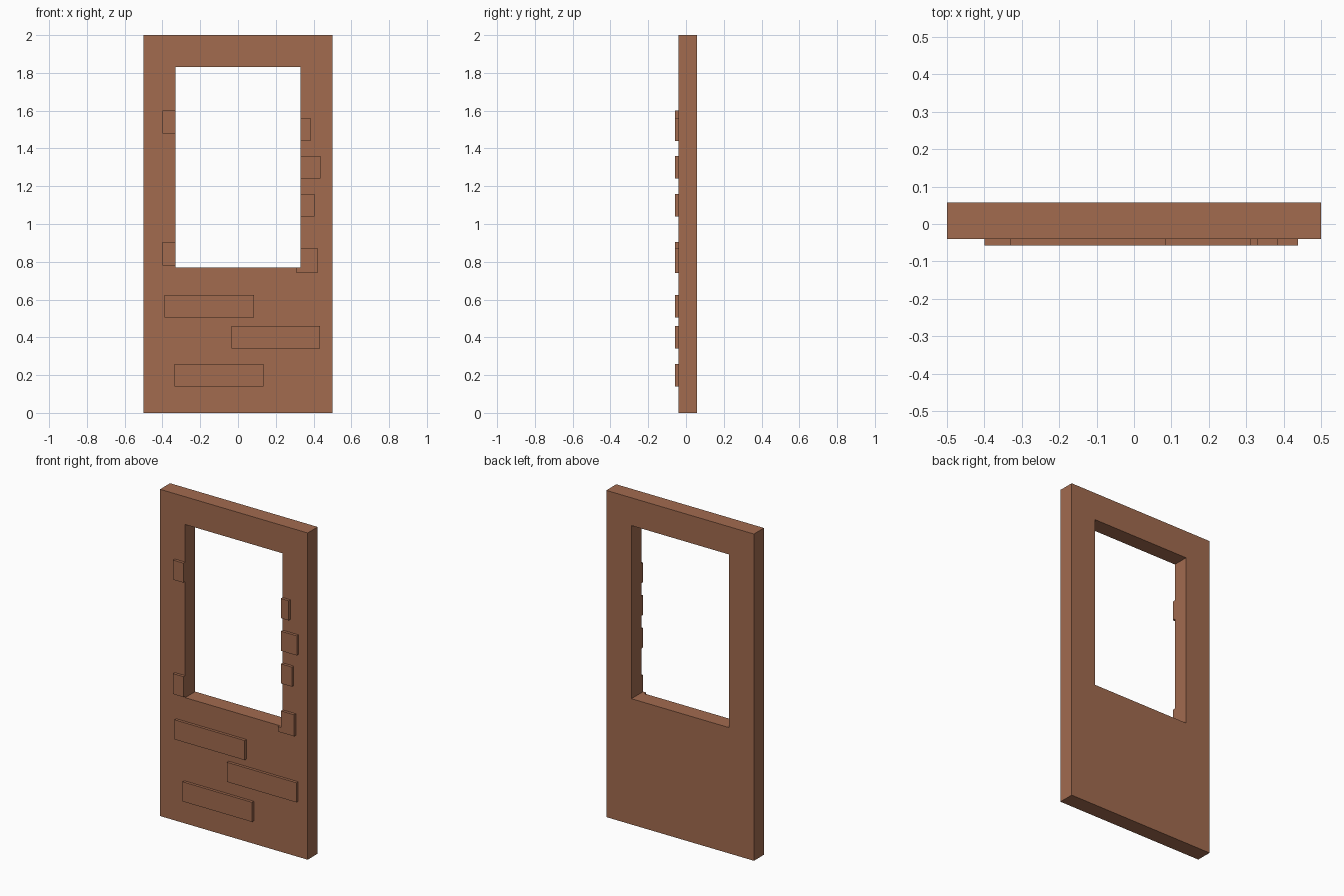
import bpy, bmesh

if "Cube" in bpy.data.objects:
    bpy.data.objects.remove(bpy.data.objects["Cube"])

Y_STONE, Y_FRONT, Y_BACK = -0.057, -0.04, 0.057

clay = bpy.data.materials.new("clay_brown")
clay.diffuse_color = (0.36, 0.147, 0.078, 1)
clay.use_nodes = True
clay.node_tree.nodes["Principled BSDF"].inputs["Base Color"].default_value = clay.diffuse_color


def extrude_panels(name, panels, y0, y1):
    """Extrude front-view polygons (x, z) from y0 back to y1 as one closed object."""
    bm = bmesh.new()
    for pts in panels:
        bm.faces.new([bm.verts.new((x, y0, z)) for x, z in pts])
    bmesh.ops.remove_doubles(bm, verts=bm.verts, dist=1e-5)
    ext = bmesh.ops.extrude_face_region(bm, geom=bm.faces[:], use_keep_orig=True)
    for v in ext["geom"]:
        if isinstance(v, bmesh.types.BMVert):
            v.co.y = y1
    bmesh.ops.recalc_face_normals(bm, faces=bm.faces)
    mesh = bpy.data.meshes.new(name)
    bm.to_mesh(mesh)
    bm.free()
    mesh.materials.append(clay)
    ob = bpy.data.objects.new(name, mesh)
    bpy.context.collection.objects.link(ob)
    return ob


def rect(x0, x1, z0, z1):
    return [(x0, z0), (x1, z0), (x1, z1), (x0, z1)]


# Wall with a window opening: mitred border panels around the hole
outer = rect(-0.5, 0.5, 0, 2)
inner = rect(-0.33, 0.33, 0.77, 1.83)
border = [[outer[i], outer[(i + 1) % 4], inner[(i + 1) % 4], inner[i]] for i in range(4)]
extrude_panels("wall", border, Y_FRONT, Y_BACK)

# Raised bricks, cut off flush with the window opening
bricks = [
    (-0.40, -0.33, 1.48, 1.60), (-0.40, -0.33, 0.78, 0.905),
    (0.33, 0.383, 1.44, 1.56), (0.33, 0.438, 1.24, 1.36), (0.33, 0.405, 1.04, 1.16),
    (-0.39, 0.085, 0.505, 0.625), (-0.035, 0.435, 0.34, 0.46), (-0.335, 0.135, 0.14, 0.26),
]
for i, b in enumerate(bricks):
    extrude_panels(f"brick_{i + 1}", [rect(*b)], Y_STONE, Y_FRONT + 0.005)

# Brick notched around the lower window corner
extrude_panels("corner_brick", [[(0.31, 0.74), (0.42, 0.74), (0.42, 0.872),
                                 (0.33, 0.872), (0.33, 0.77), (0.31, 0.77)]],
               Y_STONE, Y_FRONT + 0.005)
